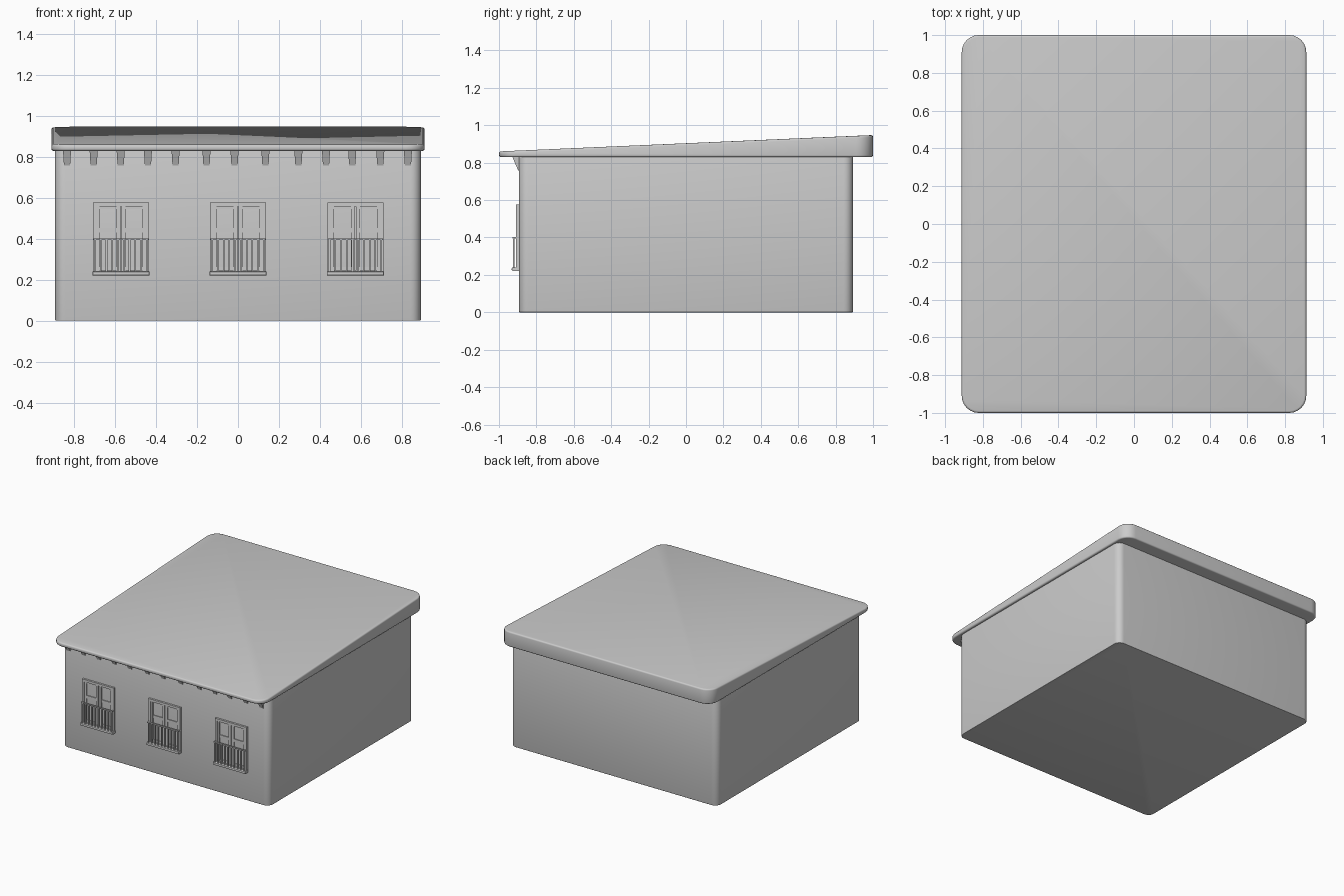
import bpy, bmesh, math

if "Cube" in bpy.data.objects:
    bpy.data.objects.remove(bpy.data.objects["Cube"])


def make(name, bm, angle=35):
    bmesh.ops.recalc_face_normals(bm, faces=bm.faces)
    me = bpy.data.meshes.new(name)
    bm.to_mesh(me)
    bm.free()
    ob = bpy.data.objects.new(name, me)
    bpy.context.collection.objects.link(ob)
    bpy.context.view_layer.objects.active = ob
    ob.select_set(True)
    bpy.ops.object.shade_smooth_by_angle(angle=math.radians(angle))
    ob.select_set(False)
    return ob


def add_box(bm, x0, x1, y0, y1, z0, z1):
    vs = bmesh.ops.create_cube(bm, size=1)["verts"]
    for v in vs:
        v.co.x = x0 if v.co.x < 0 else x1
        v.co.y = y0 if v.co.y < 0 else y1
        v.co.z = z0 if v.co.z < 0 else z1
    return vs


def rounded_slab(name, hx, y0, y1, z0, z1, radius, top=None, edge=0.0):
    # box with rounded vertical corners, optional sloped top and softened rims
    bm = bmesh.new()
    add_box(bm, -hx, hx, y0, y1, z0, z1)
    vert = [e for e in bm.edges if abs(e.verts[0].co.z - e.verts[1].co.z) > 1e-4]
    bmesh.ops.bevel(bm, geom=vert, offset=radius, segments=6, profile=0.5, affect='EDGES')
    if top:
        for v in bm.verts:
            if v.co.z > (z0 + z1) / 2:
                v.co.z = top[0] + (top[1] - top[0]) * (v.co.y - y0) / (y1 - y0)
    if edge:
        caps = [f for f in bm.faces if abs(f.normal.z) > 0.9]
        rims = list({e for f in caps for e in f.edges})
        bmesh.ops.bevel(bm, geom=rims, offset=edge, segments=3, profile=0.5, affect='EDGES')
    return make(name, bm)


# Main walls and single-pitch roof
rounded_slab("walls", 0.893, -0.893, 0.893, 0, 0.84, 0.05, edge=0.004)
rounded_slab("roof", 0.912, -1.0, 1.0, 0.829, 0.9, 0.09, top=(0.86, 0.947), edge=0.011)

# Rafter brackets under the front eave
for x in (-0.835, -0.705, -0.573, -0.44, -0.305, -0.154, -0.017,
          0.134, 0.295, 0.43, 0.558, 0.695, 0.83):
    bm = bmesh.new()
    for v in add_box(bm, x - 0.02, x + 0.02, -0.932, -0.88, 0.757, 0.835):
        if v.co.z < 0.8:
            v.co.x = x + (v.co.x - x) * 0.75
            if v.co.y < -0.9:
                v.co.y = -0.897
        elif v.co.y < -0.9:
            v.co.y = -0.93
    make("eave_bracket", bm)

W = -0.88  # depth to which trim is embedded in the wall
for cx in (-0.572, 0, 0.573):
    # Window surround
    bm = bmesh.new()
    for s in (-1, 1):
        xs = sorted((cx + s * 0.137, cx + s * 0.12))
        add_box(bm, *xs, -0.908, W, 0.225, 0.576)
    add_box(bm, cx - 0.12, cx + 0.12, -0.908, W, 0.557, 0.576)
    add_box(bm, cx - 0.12, cx + 0.12, -0.908, W, 0.225, 0.245)
    make("window_surround", bm)

    # Pair of casements with a crossbar each
    bm = bmesh.new()
    for s in (-1, 1):
        for a, b in ((0.003, 0.022), (0.105, 0.12)):
            xs = sorted((cx + s * a, cx + s * b))
            add_box(bm, *xs, -0.901, W, 0.245, 0.557)
        xs = sorted((cx + s * 0.022, cx + s * 0.105))
        for z0, z1 in ((0.545, 0.557), (0.43, 0.452), (0.245, 0.262)):
            add_box(bm, *xs, -0.899, W, z0, z1)
    make("window_casements", bm)

    # Balcony floor with rounded front corners
    bm = bmesh.new()
    add_box(bm, cx - 0.139, cx + 0.139, -0.932, W, 0.221, 0.24)
    front = [e for e in bm.edges if all(v.co.y < -0.93 for v in e.verts)]
    bmesh.ops.bevel(bm, geom=front, offset=0.006, segments=2, profile=0.5, affect='EDGES')
    make("balcony_floor", bm)

    # Balusters, handrail and side rails
    bm = bmesh.new()
    for i in range(10):
        x = cx - 0.126 + i * 0.028
        add_box(bm, x - 0.004, x + 0.004, -0.926, -0.918, 0.235, 0.398)
    add_box(bm, cx - 0.134, cx + 0.134, -0.928, -0.916, 0.394, 0.402)
    for s in (-1, 1):
        add_box(bm, cx + s * 0.13 - 0.004, cx + s * 0.13 + 0.004, -0.918, W, 0.394, 0.402)
    make("balcony_railing", bm)
